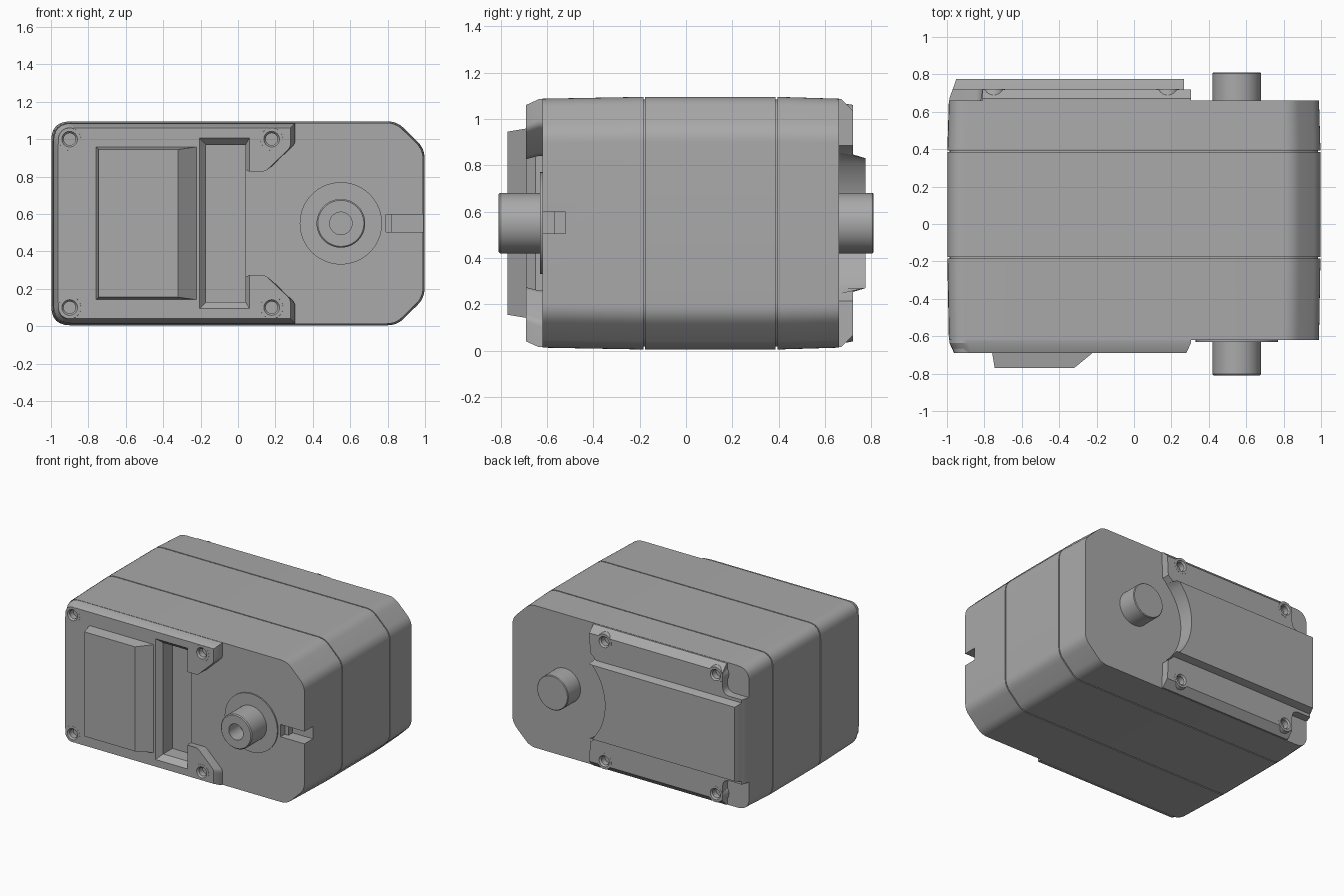
import bpy, bmesh, math
from mathutils import Vector

cube = bpy.data.objects.get("Cube")
if cube:
    bpy.data.objects.remove(cube)

grey = bpy.data.materials.new("housing grey")
grey.use_nodes = True
COLOUR = (0.40, 0.40, 0.40, 1)
grey.diffuse_color = COLOUR
grey.node_tree.nodes["Principled BSDF"].inputs["Base Color"].default_value = COLOUR

MID = 0.55          # height of the centre line and of the shaft
SHAFT_X = 0.55


def loft(name, sections):
    """Join matching (x, z) outlines placed at depths y and cap both ends."""
    bm = bmesh.new()
    rings = [[bm.verts.new((x, y, z)) for x, z in pts] for y, pts in sections]
    for a, b in zip(rings, rings[1:]):
        for i in range(len(a)):
            j = (i + 1) % len(a)
            bm.faces.new((a[i], a[j], b[j], b[i]))
    bm.faces.new(rings[0])
    bm.faces.new(rings[-1])
    bmesh.ops.recalc_face_normals(bm, faces=bm.faces)
    mesh = bpy.data.meshes.new(name)
    bm.to_mesh(mesh)
    bm.free()
    mesh.materials.append(grey)
    obj = bpy.data.objects.new(name, mesh)
    bpy.context.collection.objects.link(obj)
    return obj


def rounded(corners, steps=6):
    """Outline from (x, z, radius) corners, each blended by a small curve."""
    out = []
    for i, (x, z, r) in enumerate(corners):
        p = Vector((x, z))
        if not r:
            out.append((x, z))
            continue
        a = p + (Vector(corners[i - 1][:2]) - p).normalized() * r
        b = p + (Vector(corners[(i + 1) % len(corners)][:2]) - p).normalized() * r
        for k in range(steps + 1):
            t = k / steps
            out.append(tuple(a * (1 - t) ** 2 + p * 2 * t * (1 - t) + b * t * t))
    return out


def mirrored(upper):
    """Complete an upper half outline with its reflection below the centre."""
    return upper + [(x, 2 * MID - z, *r) for x, z, *r in reversed(upper)]


def shrink(pts, d):
    """Pull an outline inwards by about d on every side."""
    xs = [p[0] for p in pts]
    zs = [p[1] for p in pts]
    cx, hx = (max(xs) + min(xs)) / 2, (max(xs) - min(xs)) / 2
    hz = (max(zs) - min(zs)) / 2
    return [(cx + (x - cx) * (1 - d / hx), MID + (z - MID) * (1 - d / hz)) for x, z in pts]


def circle(x, z, r, n=40):
    return [(x + r * math.cos(math.tau * i / n), z + r * math.sin(math.tau * i / n))
            for i in range(n)]


def rect(x0, x1, z0, z1):
    return [(x0, z0), (x1, z0), (x1, z1), (x0, z1)]


def cut(targets, cutters):
    """Subtract every cutter from every target, then discard the cutters."""
    for obj in targets:
        for c in cutters:
            mod = obj.modifiers.new("cut", "BOOLEAN")
            mod.operation, mod.solver, mod.object = "DIFFERENCE", "EXACT", c
        bpy.context.view_layer.update()
        graph = bpy.context.evaluated_depsgraph_get()
        baked = bpy.data.meshes.new_from_object(obj.evaluated_get(graph))
        obj.modifiers.clear()
        obj.data = baked
    for c in cutters:
        bpy.data.objects.remove(c)


# Main housing with two seam grooves
outline = rounded(mirrored([(-0.998, 1.095, 0.1), (0.85, 1.095, 0.05), (0.997, 0.95, 0.05)]))
sections = [(-0.62, shrink(outline, 0.008))]
for seam in (-0.18, 0.39):
    sections += [(seam - 0.004, outline), (seam - 0.004, shrink(outline, 0.012)),
                 (seam + 0.004, shrink(outline, 0.012)), (seam + 0.004, outline)]
sections.append((0.66, shrink(outline, 0.008)))
housing = loft("housing", sections)

# Front cover plate with two angled tabs
front = rounded(mirrored([(-0.987, 1.085, 0.1), (0.305, 1.085, 0), (0.305, 0.975, 0.02),
                          (0.165, 0.84, 0.02), (0.04, 0.84, 0)]))
front_cover = loft("front_cover", [(-0.60, front), (-0.635, front), (-0.69, shrink(front, 0.025))])

# Raised block on the front cover, sloping towards the pocket
front_block = loft("front_block", [(-0.68, rect(-0.76, -0.21, 0.14, 0.96)),
                                   (-0.77, rect(-0.745, -0.32, 0.155, 0.945))])

# Back cover plate, with an arc around the shaft and cut corners
R = 0.42
arc = [(SHAFT_X - R * math.cos(a), MID + R * math.sin(a))
       for a in [math.radians(53 - 106 * i / 24) for i in range(25)]]
back = rounded([(-0.987, 0.87, 0), (-0.81, 0.87, 0.06), (-0.81, 1.085, 0), (0.305, 1.085, 0)]) \
    + arc + rounded([(0.305, 0.015, 0), (-0.81, 0.015, 0), (-0.81, 0.23, 0.06), (-0.987, 0.23, 0)])
back_top = [(max(x, -0.97), min(max(z, 0.065), 1.035)) for x, z in back]
back_cover = loft("back_cover", [(0.64, back), (0.67, back), (0.72, back_top)])

# Raised back panel that follows the same arc
panel_arc = [(SHAFT_X - 0.415 * math.cos(a), MID + 0.415 * math.sin(a))
             for a in [math.radians(47 - 94 * i / 20) for i in range(21)]]
panel = [(-0.987, 0.862)] + panel_arc + [(-0.987, 0.238)]
panel_top = [(max(x, -0.95), min(max(z, 0.27), 0.83)) for x, z in panel]
back_panel = loft("back_panel", [(0.65, panel), (0.67, panel), (0.775, panel_top)])

# Screw bosses, and matching hole cutters
front_bosses, back_bosses, front_holes, back_holes = [], [], [], []
for z in (0.1, 1.0):
    for side, xs, y, bosses, holes in ((-1, (-0.9, 0.18), 0.691, front_bosses, front_holes),
                                       (1, (-0.75, 0.18), 0.721, back_bosses, back_holes)):
        for x in xs:
            name = "front_screw_boss" if side < 0 else "back_screw_boss"
            bosses.append(loft(name, [(side * 0.61, circle(x, z, 0.08)),
                                      (side * y, circle(x, z, 0.06))]))
            holes.append(loft("hole_cutter", [(side * (y - 0.055), circle(x, z, 0.032)),
                                              (side * (y - 0.012), circle(x, z, 0.032)),
                                              (side * (y + 0.01), circle(x, z, 0.05))]))

# Deep pocket beside the front block, and the notch on the left edge
pocket = loft("pocket_cutter", [(-0.705, rect(-0.22, 0.07, 0.08, 1.02)),
                                (-0.65, rect(-0.17, 0.04, 0.13, 0.97)),
                                (-0.54, rect(-0.17, 0.04, 0.13, 0.97))])
notch = loft("notch_cutter", [(-0.65, rect(0.79, 1.02, 0.505, 0.598)),
                              (-0.57, rect(0.79, 1.02, 0.505, 0.598))])
deep_notch = loft("deep_notch_cutter", [(-0.60, rect(0.82, 1.03, 0.505, 0.598)),
                                        (-0.52, rect(0.82, 1.03, 0.505, 0.598))])
cut([housing, front_cover, *front_bosses], [pocket, notch, deep_notch, *front_holes])
cut([back_cover, *back_bosses], back_holes)

# Shaft collar, hollow front shaft and solid back shaft
ring = lambda r: circle(SHAFT_X, MID, r, 64)
collar = loft("shaft_collar", [(-0.61, ring(0.22)), (-0.63, ring(0.22))])
front_shaft = loft("front_shaft", [(-0.6, ring(0.13)), (-0.803, ring(0.13)), (-0.81, ring(0.123)),
                                   (-0.81, ring(0.06)), (-0.68, ring(0.06))])
back_shaft = loft("back_shaft", [(0.64, ring(0.13)), (0.805, ring(0.13)), (0.81, ring(0.125))])

# Soft shading on curved walls, crisp edges elsewhere
parts = [housing, front_cover, front_block, back_cover, back_panel, collar, front_shaft,
         back_shaft, *front_bosses, *back_bosses]
bpy.ops.object.select_all(action="DESELECT")
for obj in parts:
    obj.select_set(True)
bpy.context.view_layer.objects.active = housing
bpy.ops.object.shade_smooth_by_angle(angle=math.radians(25))
